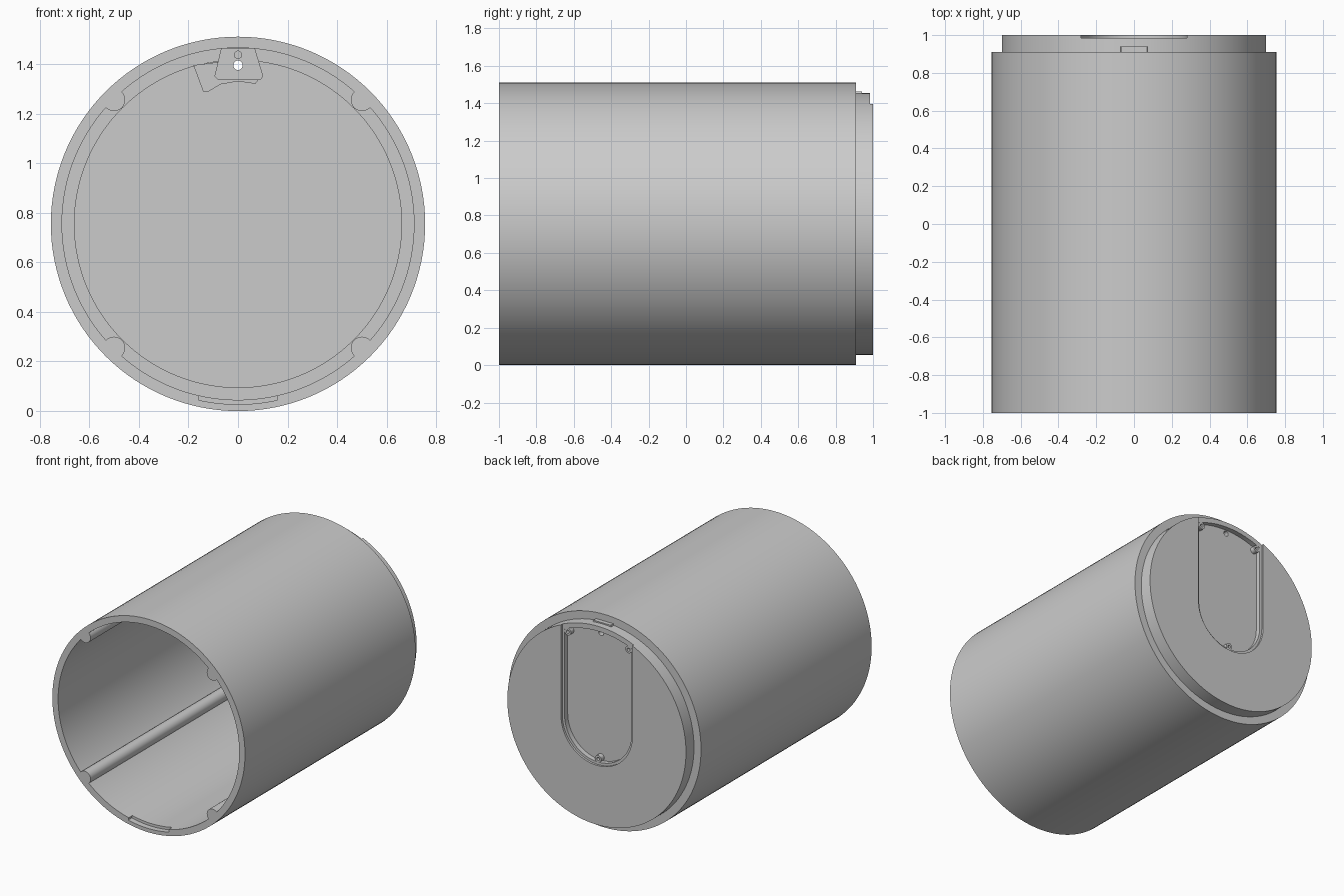
import bpy, bmesh
from math import sin, cos, pi, asin, radians
from mathutils import Matrix

if "Cube" in bpy.data.objects:
    bpy.data.objects.remove(bpy.data.objects["Cube"])

CZ = 0.755  # height of the tube axis


def make(name, bm):
    bmesh.ops.remove_doubles(bm, verts=bm.verts, dist=1e-5)
    bmesh.ops.recalc_face_normals(bm, faces=bm.faces)
    me = bpy.data.meshes.new(name)
    bm.to_mesh(me)
    bm.free()
    ob = bpy.data.objects.new(name, me)
    bpy.context.collection.objects.link(ob)
    return ob


def lathe(name, profile, seg=128):
    bm = bmesh.new()
    vs = [bm.verts.new((r, y, CZ)) for r, y in profile]
    es = [bm.edges.new(p) for p in zip(vs, vs[1:])]
    bmesh.ops.spin(bm, geom=vs + es, cent=(0, 0, CZ), axis=(0, 1, 0),
                   angle=2 * pi, steps=seg, use_merge=True)
    return make(name, bm)


def prism(name, pts, y0, y1):
    bm = bmesh.new()
    f = bm.faces.new([bm.verts.new((x, y0, z)) for x, z in pts])
    ext = bmesh.ops.extrude_face_region(bm, geom=[f])
    for v in ext["geom"]:
        if isinstance(v, bmesh.types.BMVert):
            v.co.y = y1
    return make(name, bm)


def arc(r, a0, a1, n, x=0, z=CZ):
    return [(x + r * cos(a0 + (a1 - a0) * i / n), z + r * sin(a0 + (a1 - a0) * i / n))
            for i in range(n + 1)]


def rod(name, x, z, r, y0, y1, n=24):
    return prism(name, arc(r, 0, 2 * pi * (n - 1) / n, n - 1, x, z), y0, y1)


def cut(ob, *cutters):
    bpy.context.view_layer.objects.active = ob
    for c in cutters:
        m = ob.modifiers.new("cut", 'BOOLEAN')
        m.operation, m.object, m.solver = 'DIFFERENCE', c, 'EXACT'
        bpy.ops.object.modifier_apply(modifier=m.name)


# Tube with stepped neck and closed back
shell = lathe("tube_shell", [(0, 1), (.70, 1), (.70, .91), (.755, .91), (.755, -1), (.71, -1),
                             (.71, .88), (.66, .88), (.66, .93), (0, .93)])

# Back recess: shallow lid seat open at the top, deeper pocket closed by an arc
seat = prism("seat_cutter", arc(.28, pi, 2 * pi, 32) + [(.28, 1.6), (-.28, 1.6)], .985, 1.1)
a = asin(.262 / .665)
pocket = prism("pocket_cutter", arc(.262, pi, 2 * pi, 32) + arc(.665, pi / 2 - a, pi / 2 + a, 16),
               .95, 1.1)
# Locating notch in the bottom of the front rim
k = asin(.16 / .728)
notch = prism("notch_cutter", arc(.728, -pi / 2 - k, -pi / 2 + k, 16)
              + arc(.66, -pi / 2 + k, -pi / 2 - k, 16), -1.1, -.96)
# Cable hole through the back, blind hole in the boss
hole = rod("hole_cutter", 0, 1.395, .019, .7, 1.1)
blind = rod("blind_cutter", 0, 1.437, .015, .7, .85)
cut(shell, seat, pocket, notch, hole)

# Inner boss and the rib behind it
boss = prism("inner_boss", [(-.068, 1.463), (-.095, 1.35), (-.08, 1.335), (.09, 1.335),
                            (.102, 1.35), (.068, 1.463)], .82, .94)
rib = prism("inner_rib", [(-.18, 1.395), (-.14, 1.288), (-.12, 1.288), (-.07, 1.318), (0, 1.33),
                          (.07, 1.32), (.09, 1.345), (.06, 1.41), (-.06, 1.41)], .86, .94)
cut(boss, hole, blind)
cut(rib, hole)

# Four long posts along the inner wall
for sx in (-1, 1):
    for sz in (-1, 1):
        rod("inner_post", sx * .5, CZ + sz * .5, .045, -1, .89)

# Screw posts in the back pocket
for x, z in ((-.238, 1.352), (.238, 1.352), (0, .515)):
    post = rod("lid_screw_post", x, z, .025, .945, .984)
    drill = rod("drill_cutter", x, z, .011, .96, 1.1, 16)
    cut(post, drill)
    bpy.data.objects.remove(drill)

for c in (seat, pocket, notch, hole, blind):
    bpy.data.objects.remove(c)

# Smooth round walls, keep edges sharp
for ob in bpy.context.collection.objects:
    ob.select_set(True)
bpy.context.view_layer.objects.active = shell
bpy.ops.object.shade_smooth_by_angle(angle=radians(30))
